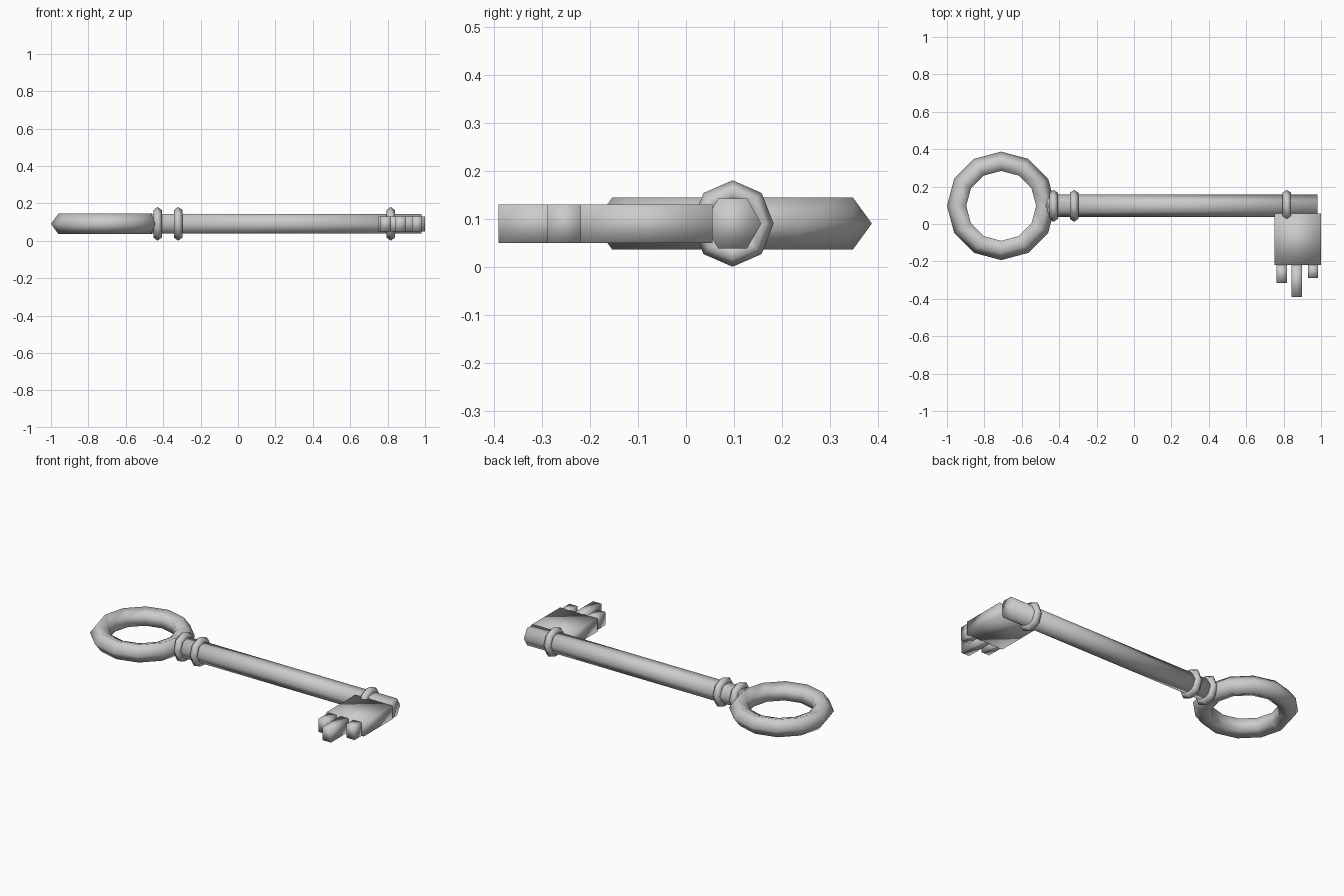
import bpy
import math

if "Cube" in bpy.data.objects:
    bpy.data.objects.remove(bpy.data.objects["Cube"])

YC, ZC = 0.097, 0.091   # axis of the shaft

metal = bpy.data.materials.new("grey_metal")
metal.diffuse_color = (0.6, 0.6, 0.6, 1)
metal.use_nodes = True
metal.node_tree.nodes["Principled BSDF"].inputs["Base Color"].default_value = metal.diffuse_color


def finish(name):
    ob = bpy.context.object
    ob.name = name
    ob.data.materials.append(metal)
    bpy.ops.object.transform_apply(location=False, rotation=True, scale=True)
    bpy.ops.object.shade_smooth()
    return ob


def torus(name, x, outer, minor, sides, rot=(0, 0, 0), squash=1.0):
    bpy.ops.mesh.primitive_torus_add(
        location=(x, YC, ZC), rotation=rot, major_segments=sides,
        minor_segments=5, major_radius=outer - minor, minor_radius=minor)
    bpy.context.object.scale = (1, squash, 1)
    finish(name)


def box(name, x0, x1, y0, y1, z0=0.05, z1=0.131):
    bpy.ops.mesh.primitive_cube_add(
        size=1, location=((x0 + x1) / 2, (y0 + y1) / 2, (z0 + z1) / 2))
    bpy.context.object.scale = (x1 - x0, y1 - y0, z1 - z0)
    finish(name)


# Ring handle: 12 segments with a five-sided section
torus("ring_handle", -0.71, 0.29, 0.057, 12)

# Shaft: six-sided rod along x with side points facing +-y
bpy.ops.mesh.primitive_cylinder_add(
    vertices=6, radius=0.06, depth=1.45, location=(0.255, YC, ZC),
    rotation=(0, math.pi / 2, 0))
finish("shaft")

# Collars around the shaft
for i, x in enumerate((-0.43, -0.32, 0.817)):
    torus(f"collar_{i + 1}", x, 0.09, 0.024, 8, (0, math.pi / 2, 0), 0.95)

# Bit plate and its three teeth
box("bit_plate", 0.75, 1.0, -0.22, 0.055)
for i, (x0, x1, tip) in enumerate(((0.763, 0.817, -0.315),
                                   (0.842, 0.898, -0.39),
                                   (0.93, 0.985, -0.288))):
    box(f"bit_tooth_{i + 1}", x0, x1, tip, -0.215)
